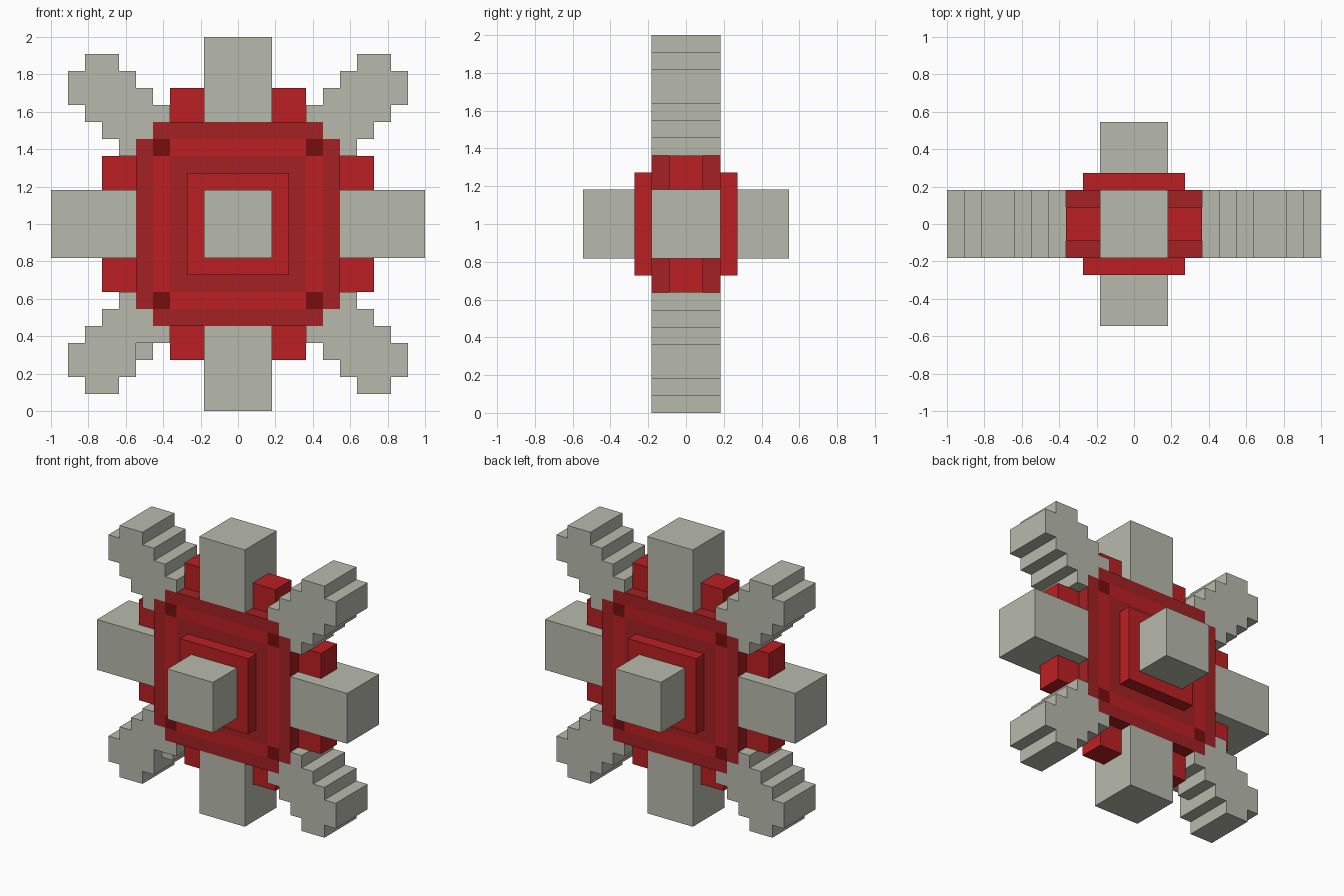
import bpy
import bmesh
from mathutils import Vector

U = 1 / 11          # one block
CENTRE = 11         # height of the hub, in blocks

cube = bpy.data.objects.get("Cube")
if cube:
    bpy.data.objects.remove(cube, do_unlink=True)


def material(name, rgb):
    lin = [((c / 255 + 0.055) / 1.055) ** 2.4 for c in rgb]
    mat = bpy.data.materials.new(name)
    mat.use_nodes = True
    mat.diffuse_color = (*lin, 1)
    mat.node_tree.nodes["Principled BSDF"].inputs["Base Color"].default_value = (*lin, 1)
    return mat


GREY = material("stone_grey", (184, 186, 172))
RED = material("bright_red", (188, 32, 34))
DARK = material("dark_red", (163, 33, 35))
DEEP = material("deep_red", (120, 13, 15))


def finish(bm, name, mats):
    bmesh.ops.recalc_face_normals(bm, faces=bm.faces)
    mesh = bpy.data.meshes.new(name)
    bm.to_mesh(mesh)
    bm.free()
    for m in mats:
        mesh.materials.append(m)
    obj = bpy.data.objects.new(name, mesh)
    bpy.context.collection.objects.link(obj)
    return obj


def box(name, centre, half, mat):
    """Box from centre and half sizes in blocks, relative to the hub."""
    bm = bmesh.new()
    bmesh.ops.create_cube(bm, size=2)
    for v in bm.verts:
        p = Vector(c + h * s for c, h, s in zip(centre, half, v.co))
        v.co = (p + Vector((0, 0, CENTRE))) * U
    return finish(bm, name, [mat])


def panel(name, cells, y0, y1, mats, rule=None):
    """Extrude a set of unit cells in the x-z plane from y0 to y1."""
    bm = bmesh.new()
    for i, j in cells:
        corners = ((i, j), (i + 1, j), (i + 1, j + 1), (i, j + 1))
        bm.faces.new([bm.verts.new((x * U, y0 * U, (z + CENTRE) * U)) for x, z in corners])
    bmesh.ops.remove_doubles(bm, verts=bm.verts, dist=U / 100)
    ext = bmesh.ops.extrude_face_region(bm, geom=bm.faces[:], use_keep_orig=True)
    moved = [g for g in ext["geom"] if isinstance(g, bmesh.types.BMVert)]
    bmesh.ops.translate(bm, verts=moved, vec=(0, (y1 - y0) * U, 0))
    bmesh.ops.recalc_face_normals(bm, faces=bm.faces)
    if rule:
        for f in bm.faces:
            f.material_index = rule(f)
    bmesh.ops.dissolve_limit(bm, angle_limit=0.01, verts=bm.verts, edges=bm.edges,
                             delimit={'MATERIAL'})
    return finish(bm, name, mats)


# Body: notched square with concentric coloured rings
def ring_colour(face):
    c = face.calc_center_median() / U
    if abs(face.normal.y) < 0.5:
        return 1
    x, z = abs(c.x), abs(c.z - CENTRE)
    if 4 < x < 5 and 4 < z < 5:
        return 2
    return 0 if 4 < max(x, z) < 5 else 1


def in_body(i, j):
    a, b = max(i, -i - 1), max(j, -j - 1)
    return a < 6 and b < 6 and a + b < 10


body_cells = [(i, j) for i in range(-6, 6) for j in range(-6, 6) if in_body(i, j)]
panel("body", body_cells, -2, 2, [RED, DARK, DEEP], ring_colour)

# Straight arms, face plates and face posts
for s, side, end, face in ((1, "left", "top", "back"), (-1, "right", "bottom", "front")):
    box(side + "_arm", (s * 8.5, 0, 0), (2.5, 2, 2), GREY)
    box(end + "_arm", (0, 0, s * 8.5), (2, 2, 2.5), GREY)
    box(face + "_plate", (0, s * 2.5, 0), (3, 0.5, 3), RED)
    box(face + "_post", (0, s * 4.5, 0), (2, 1.5, 2), GREY)

# Stepped diagonal arms and the red blocks beside the straight arms
arm = [(i, j) for i in range(4, 10) for j in range(4, 10)
       if abs(i - j) <= 2 and i + j <= 17 and not in_body(i, j)]
for sx, side in ((1, "left"), (-1, "right")):
    for sz, end in ((1, "upper"), (-1, "lower")):
        name = f"{end}_{side}_"
        cells = [(i if sx > 0 else -i - 1, j if sz > 0 else -j - 1) for i, j in arm]
        if sx < 0 and sz < 0:
            # this arm has one block missing from its front layer
            panel(name + "arm_front", [c for c in cells if c != (-6, -8)], -2, -1, [GREY])
            panel(name + "arm", cells, -1, 2, [GREY])
        else:
            panel(name + "arm", cells, -2, 2, [GREY])
        box(name + "side_block", (sx * 7, 0, sz * 3), (1, 1, 1), RED)
        box(name + "end_block", (sx * 3, 0, sz * 7), (1, 1, 1), RED)
